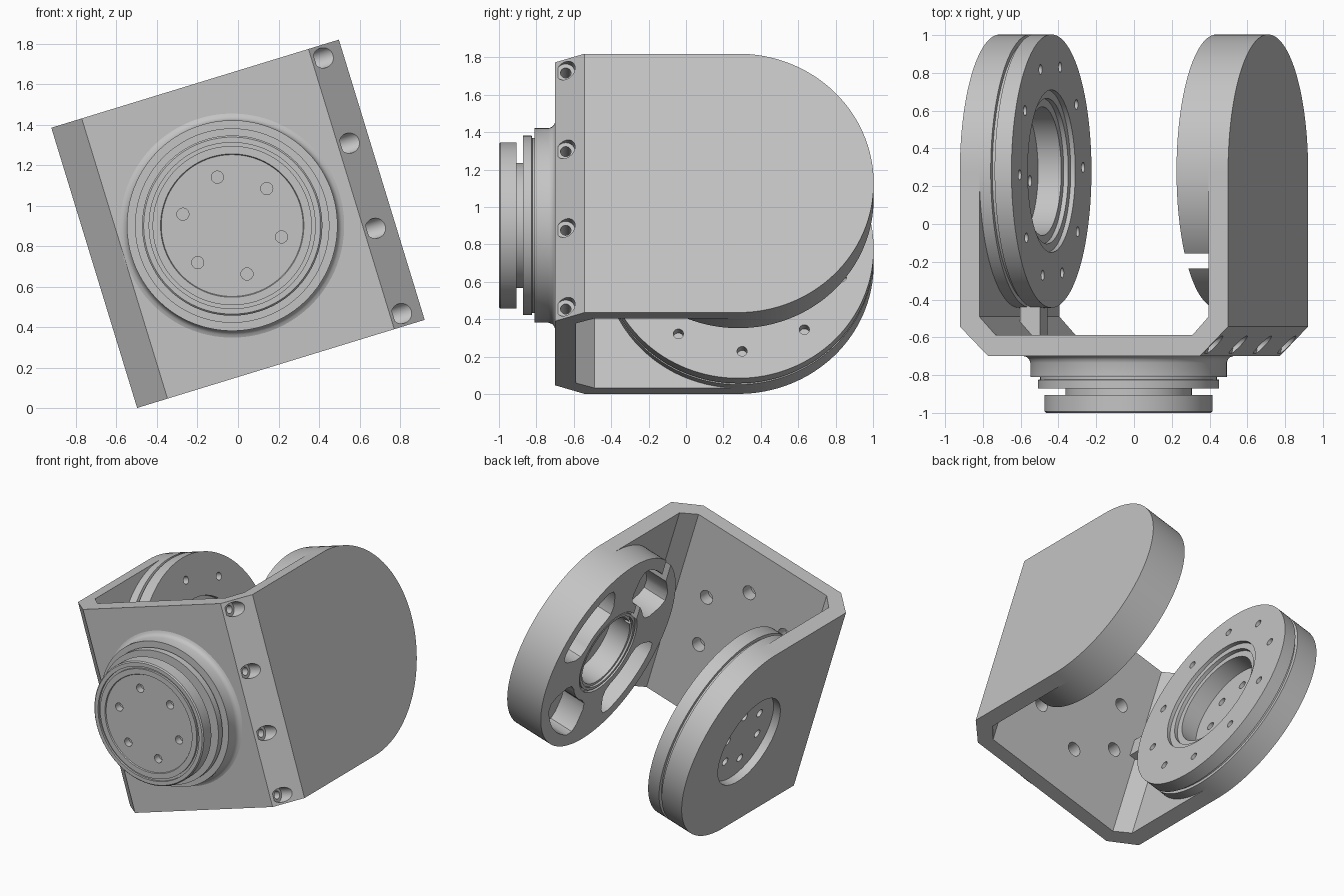
import bpy, bmesh
from math import sin, cos, pi, radians
from mathutils import Matrix

cube = bpy.data.objects.get("Cube")
if cube:
    bpy.data.objects.remove(cube, do_unlink=True)

metal = bpy.data.materials.new("satin grey metal")
metal.use_nodes = True
GREY = (0.55, 0.55, 0.55, 1)
metal.diffuse_color = GREY
metal.node_tree.nodes["Principled BSDF"].inputs["Base Color"].default_value = GREY

# Main dimensions, in the bracket's own untilted frame
W, H, R, PIVOT = 0.7425, 0.7235, 0.7235, 0.28
WALL, DISC = 0.635, 0.457
FLANGE_X = -0.03
parts = []


def make(name, bm):
    bmesh.ops.recalc_face_normals(bm, faces=bm.faces)
    mesh = bpy.data.meshes.new(name)
    bm.to_mesh(mesh)
    bm.free()
    ob = bpy.data.objects.new(name, mesh)
    bpy.context.scene.collection.objects.link(ob)
    mesh.materials.append(metal)
    return ob


def loft(name, rings):
    """Skin a list of equal point rings and cap both ends."""
    bm = bmesh.new()
    loops = [[bm.verts.new(p) for p in ring] for ring in rings]
    n = len(loops[0])
    for a, b in zip(loops, loops[1:]):
        for i in range(n):
            j = (i + 1) % n
            bm.faces.new((a[i], a[j], b[j], b[i]))
    bm.faces.new(loops[0])
    bm.faces.new(loops[-1])
    return make(name, bm)


def lathe(name, axis, a, b, profile, n=96):
    """Turn (radius, position) pairs around x through (y,z) or y through (x,z)."""
    rings = []
    for r, t in profile:
        ring = [(a + r * cos(2 * pi * i / n), b + r * sin(2 * pi * i / n)) for i in range(n)]
        rings.append([(t, p, q) if axis == "x" else (p, t, q) for p, q in ring])
    return loft(name, rings)


def rod(axis, a, b, r, lo, hi, n=32):
    return lathe("cutter", axis, a, b, [(r, lo), (r, hi)], n)


def prism_x(name, outline, lo, hi):
    return loft(name, [[(t, y, z) for y, z in outline] for t in (lo, hi)])


def box(name, x0, x1, y0, y1, z0, z1):
    return prism_x(name, [(y0, z0), (y1, z0), (y1, z1), (y0, z1)], x0, x1)


def boolean(ob, cutter, op="DIFFERENCE"):
    mod = ob.modifiers.new("cut", "BOOLEAN")
    mod.operation, mod.solver, mod.object = op, "EXACT", cutter
    bpy.context.view_layer.objects.active = ob
    bpy.ops.object.modifier_apply(modifier=mod.name)
    bpy.data.objects.remove(cutter, do_unlink=True)


def circle(count, radius, start, cx, cy):
    for k in range(count):
        t = radians(start + 360 * k / count)
        yield cx + radius * cos(t), cy + radius * sin(t)


# U-shaped bracket with chamfered corners and rounded arm ends
c = 0.157
half = [(W - c, -0.7), (W, -0.7 + c), (W, 1.1), (WALL, 1.1), (WALL, -0.49), (0.545, -0.588)]
outline = half + [(-x, y) for x, y in reversed(half)]
bracket = loft("bracket", [[(x, y, z) for x, y in outline] for z in (-H, H)])
arc = [(PIVOT + R * cos(t), R * sin(t)) for t in [pi * (i / 64 - 0.5) for i in range(65)]]
boolean(bracket, prism_x("cutter", arc + [(-0.9, H), (-0.9, -H)], -0.9, 0.9), "INTERSECT")
parts.append(bracket)

# Counterbored screw holes in the left chamfer
for z in (-0.66, -0.22, 0.22, 0.66):
    boolean(bracket, rod("x", -0.643, z, 0.05, 0.6, 0.9))
    boolean(bracket, rod("x", -0.643, z, 0.028, 0.35, 0.7))

# Screw holes inside the base plate
for x, z in circle(6, 0.37, 83, FLANGE_X, 0.03):
    boolean(bracket, rod("y", x, z, 0.05, -0.68, -0.5))

# Left bearing disc with four windows, hub bore and cable slots
left_disc = lathe("left_bearing_disc", "x", PIVOT, 0, [(R, DISC), (R, WALL + 0.004)], 128)


def window(angle):
    spread, r0, r1, fillet, steps = radians(30), 0.37, 0.635, 0.075, 10
    pts = []
    # trim each corner of the ring sector with an eased end
    for r, sgn, inward in ((r1, 1, -1), (r0, -1, 1)):
        ease = fillet / r
        pts.append((r + inward * fillet, -sgn * spread))
        pts.append((r + inward * fillet * 0.3, -sgn * (spread - ease * 0.3)))
        for i in range(steps + 1):
            pts.append((r, sgn * (spread - ease) * (2 * i / steps - 1)))
        pts.append((r + inward * fillet * 0.3, sgn * (spread - ease * 0.3)))
        pts.append((r + inward * fillet, sgn * spread))
    ring = [(PIVOT + r * cos(angle + t), r * sin(angle + t)) for r, t in pts]
    return prism_x("cutter", ring, 0.4, 0.7)


for k in range(4):
    boolean(left_disc, window(pi / 4 + k * pi / 2))
boolean(left_disc, rod("x", PIVOT, 0, 0.31, 0.4, DISC + 0.02, 64))
boolean(left_disc, rod("x", PIVOT, 0, 0.255, 0.4, 0.7, 64))
boolean(left_disc, box("cutter", 0.4, 0.7, -0.235, -0.155, 0.2, 0.8))
boolean(left_disc, box("cutter", 0.4, 0.52, 0.02, 0.08, 0.13, 0.32))
parts.append(left_disc)

# Raised ring inside the hub
hub = lathe("hub_ring", "x", PIVOT, 0, [(0.295, DISC + 0.005), (0.295, DISC + 0.03)], 64)
boolean(hub, rod("x", PIVOT, 0, 0.275, 0.4, 0.6, 64))
parts.append(hub)

# Right bearing disc with rim groove, stepped bore and ring of bolt holes
right_disc = lathe("right_bearing_disc", "x", PIVOT, 0, [
    (R, -WALL - 0.004), (R, -0.572), (0.7, -0.57), (0.7, -0.552), (R, -0.55), (R, -DISC)], 128)
for y, z in circle(10, 0.573, -88, PIVOT, 0):
    boolean(right_disc, rod("x", y, z, 0.027, -0.53, -0.4, 24))
boolean(right_disc, rod("x", PIVOT, 0, 0.43, -DISC - 0.025, -0.4, 96))
boolean(right_disc, rod("x", PIVOT, 0, 0.385, -DISC - 0.05, -0.4, 96))
boolean(right_disc, rod("x", PIVOT, 0, 0.34, -0.7, -0.4, 96))
parts.append(right_disc)

# Drive recess on the outer right arm with through holes
boolean(bracket, rod("x", PIVOT, 0, 0.335, -0.8, -0.685, 96))
for y, z in circle(6, 0.2, 15, PIVOT, 0):
    boolean(bracket, rod("x", y, z, 0.03, -0.8, -0.6, 24))

# Small rib tying the right disc to the base
parts.append(box("disc_rib", -0.61, -0.5, -0.6, -0.42, -0.07, 0.07))

# Stepped front flange with flared foot, neck and face grooves
flange = lathe("front_flange", "y", FLANGE_X, 0, [
    (0.56, -0.698), (0.54, -0.704), (0.527, -0.716), (0.52, -0.735), (0.52, -0.81),
    (0.468, -0.81), (0.468, -0.822), (0.48, -0.825), (0.48, -0.872), (0.335, -0.872),
    (0.335, -0.905), (0.445, -0.905), (0.445, -0.992), (0.437, -1), (0.41, -1),
    (0.41, -0.985), (0.393, -0.985), (0.393, -1), (0.354, -1), (0.35, -0.992)])
for x, z in circle(6, 0.25, 90, FLANGE_X, 0):
    boolean(flange, rod("y", x, z, 0.03, -1.1, -0.94, 24))
parts.append(flange)

# Tilt the whole assembly about the flange axis and shade it
tilt = Matrix.Translation((0, 0, 0.91)) @ Matrix.Rotation(radians(-17.03), 4, "Y")
for ob in parts:
    ob.data.transform(tilt)
    bpy.ops.object.select_all(action="DESELECT")
    ob.select_set(True)
    bpy.context.view_layer.objects.active = ob
    bpy.ops.object.shade_smooth_by_angle(angle=radians(30))
